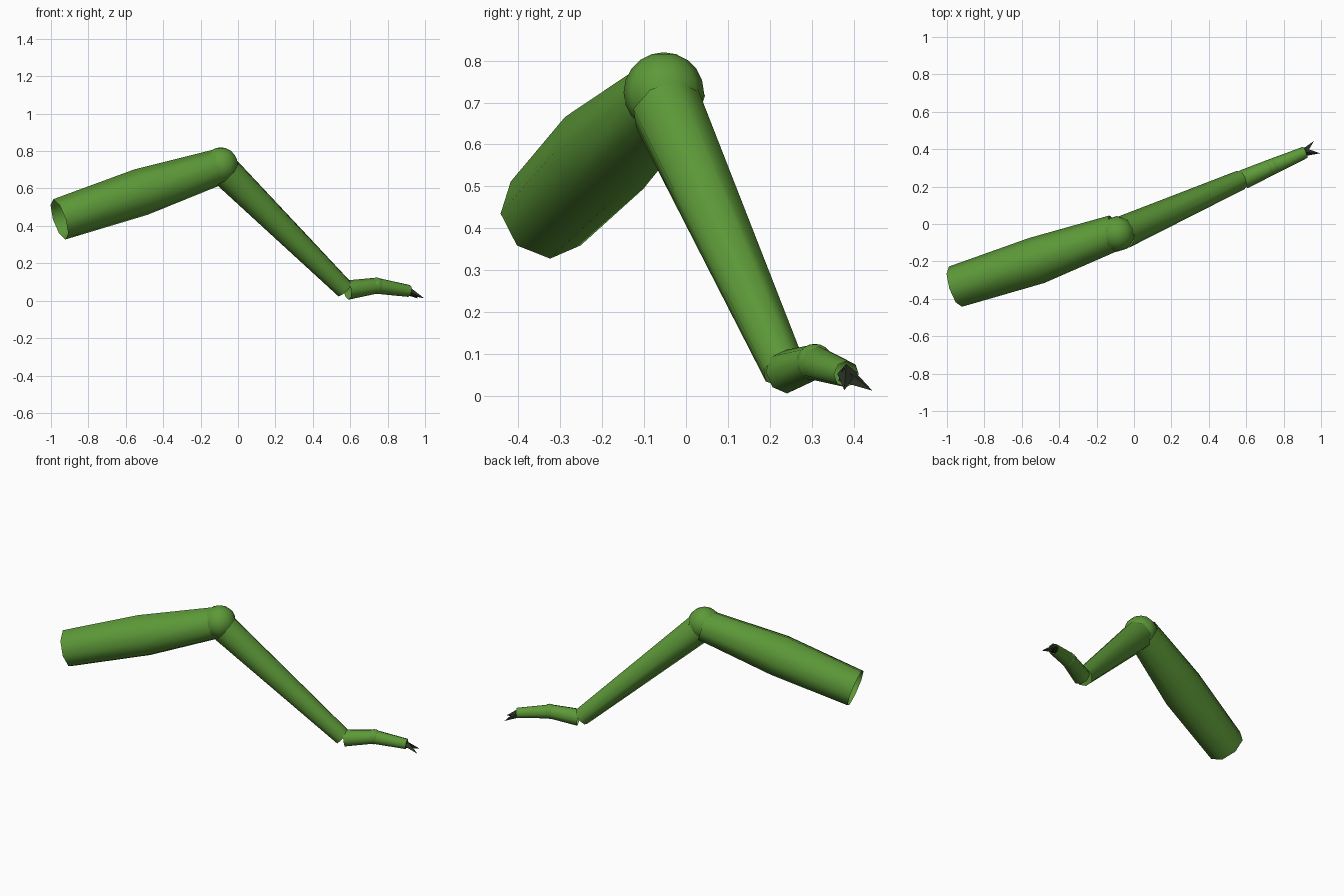
import bpy
import bmesh
import math
from mathutils import Vector

default = bpy.data.objects.get("Cube")
if default:
    bpy.data.objects.remove(default, do_unlink=True)


def make_material(name, rgb):
    mat = bpy.data.materials.new(name)
    mat.use_nodes = True
    mat.diffuse_color = (*rgb, 1)
    mat.node_tree.nodes["Principled BSDF"].inputs["Base Color"].default_value = (*rgb, 1)
    return mat


green = make_material("leaf green", (0.11, 0.32, 0.04))
dark = make_material("dark claw", (0.025, 0.035, 0.018))


def add_object(name, bm, mat, smooth=True):
    mesh = bpy.data.meshes.new(name)
    bm.to_mesh(mesh)
    bm.free()
    mesh.materials.append(mat)
    for poly in mesh.polygons:
        poly.use_smooth = smooth
    obj = bpy.data.objects.new(name, mesh)
    bpy.context.collection.objects.link(obj)
    return obj


def tube(name, stations, mat, sides=8):
    """Open tube through (centre, radius) stations, rings square to the path."""
    bm = bmesh.new()
    points = [Vector(p) for p, r in stations]
    rings = []
    for i, (p, r) in enumerate(stations):
        axis = (points[min(i + 1, len(points) - 1)] - points[max(i - 1, 0)]).normalized()
        side = axis.cross(Vector((0, 0, 1))).normalized()
        up = side.cross(axis)
        angles = [math.tau * k / sides for k in range(sides)]
        rings.append([bm.verts.new(points[i] + r * (side * math.cos(a) + up * math.sin(a)))
                      for a in angles])
    for a, b in zip(rings, rings[1:]):
        for k in range(sides):
            n = (k + 1) % sides
            bm.faces.new((a[k], a[n], b[n], b[k]))
    bmesh.ops.recalc_face_normals(bm, faces=bm.faces)
    return add_object(name, bm, mat)


def ball(name, centre, radius):
    bm = bmesh.new()
    bmesh.ops.create_uvsphere(bm, u_segments=10, v_segments=10, radius=radius)
    bmesh.ops.translate(bm, verts=bm.verts, vec=centre)
    return add_object(name, bm, green)


def claw(name, base, tip, radius):
    base, tip = Vector(base), Vector(tip)
    bm = bmesh.new()
    bmesh.ops.create_cone(bm, cap_ends=True, segments=4, radius1=radius, radius2=0,
                          depth=(tip - base).length)
    bmesh.ops.rotate(bm, verts=bm.verts,
                     matrix=Vector((0, 0, 1)).rotation_difference(tip - base).to_matrix())
    bmesh.ops.translate(bm, verts=bm.verts, vec=(base + tip) / 2)
    return add_object(name, bm, dark, smooth=False)


# Limb segments
tube("upper_leg", [((-0.955, -0.335, 0.435), 0.113),
                   ((-0.52, -0.195, 0.58), 0.127),
                   ((-0.10, -0.045, 0.717), 0.096)], green)
ball("knee", (-0.092, -0.053, 0.724), 0.096)
tube("lower_leg", [((-0.06, -0.045, 0.685), 0.088),
                   ((0.57, 0.235, 0.062), 0.053)], green)

# Two-part foot with its joint
tube("foot", [((0.585, 0.238, 0.057), 0.052),
              ((0.74, 0.307, 0.08), 0.043),
              ((0.915, 0.383, 0.052), 0.032)], green)
ball("foot_joint", (0.74, 0.307, 0.08), 0.044)

# Pair of claws
claw("left_claw", (0.905, 0.385, 0.054), (0.995, 0.378, 0.013), 0.024)
claw("right_claw", (0.905, 0.380, 0.050), (0.963, 0.445, 0.012), 0.024)
